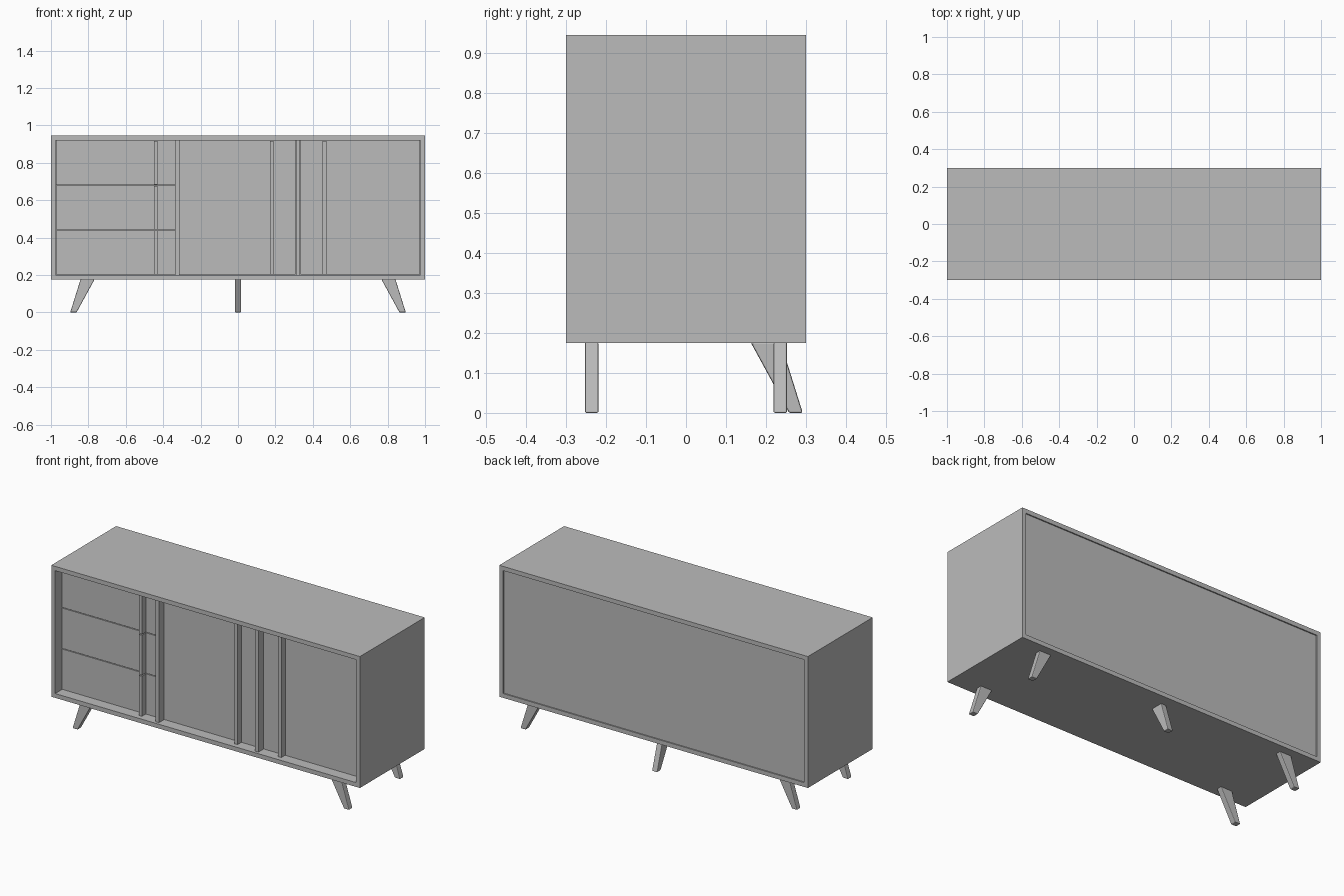
import bpy, bmesh

if "Cube" in bpy.data.objects:
    bpy.data.objects.remove(bpy.data.objects["Cube"])

grey = bpy.data.materials.new("warm grey")
grey.diffuse_color = (0.5, 0.5, 0.5, 1)
grey.use_nodes = True
grey.node_tree.nodes["Principled BSDF"].inputs["Base Color"].default_value = grey.diffuse_color


def finish(name, bm, bevel=0.0):
    bmesh.ops.recalc_face_normals(bm, faces=bm.faces)
    me = bpy.data.meshes.new(name)
    bm.to_mesh(me)
    bm.free()
    me.materials.append(grey)
    ob = bpy.data.objects.new(name, me)
    bpy.context.collection.objects.link(ob)
    if bevel:
        mod = ob.modifiers.new("bevel", "BEVEL")
        mod.width = bevel
        mod.segments = 2
    return ob


def box(name, x0, x1, y0, y1, z0, z1, bevel=0.0):
    bm = bmesh.new()
    bmesh.ops.create_cube(bm, size=1)
    for v in bm.verts:
        v.co = (x1 if v.co.x > 0 else x0,
                y1 if v.co.y > 0 else y0,
                z1 if v.co.z > 0 else z0)
    return finish(name, bm, bevel)


def leg(name, place):
    # tapered, outward-leaning profile extruded sideways; place maps (out, side, z)
    profile = [(0.767, 0.176), (0.842, 0.176), (0.897, 0.0), (0.863, 0.0)]
    bm = bmesh.new()
    a = [bm.verts.new(place(o, -0.017, z)) for o, z in profile]
    b = [bm.verts.new(place(o, 0.017, z)) for o, z in profile]
    bm.faces.new(a)
    bm.faces.new(b[::-1])
    for i in range(4):
        j = (i + 1) % 4
        bm.faces.new((a[i], a[j], b[j], b[i]))
    finish(name, bm, 0.004)


# Carcass
box("top_panel", -1, 1, -0.3, 0.3, 0.92, 0.945)
box("bottom_panel", -1, 1, -0.3, 0.3, 0.175, 0.2)
for s, side in ((-1, "left"), (1, "right")):
    x0, x1 = sorted((s * 0.975, s))
    box(side + "_side_panel", x0, x1, -0.3, 0.3, 0.2, 0.92)
box("back_panel", -0.975, 0.975, 0.275, 0.293, 0.2, 0.92)

# Dividers between the three bays
for i, x in enumerate((-0.325, 0.32)):
    box(f"divider_{i + 1}", x - 0.011, x + 0.011, -0.283, 0.275, 0.2, 0.92)

# Three drawers, each with its own upright pull
for i in range(3):
    z0, z1 = 0.2 + 0.24 * i, 0.44 + 0.24 * i
    box(f"drawer_front_{i + 1}", -0.973, -0.338, -0.238, -0.218, z0 + 0.002, z1 - 0.002)
    box(f"drawer_pull_{i + 1}", -0.45, -0.43, -0.275, -0.238, z0 + 0.003, z1 - 0.003)

# Two doors with full-height pulls
for name, x0, x1, p in (("middle", -0.312, 0.307, 0.18), ("right", 0.333, 0.973, 0.463)):
    box(name + "_door", x0, x1, -0.238, -0.218, 0.202, 0.918)
    box(name + "_door_pull", p - 0.01, p + 0.01, -0.275, -0.238, 0.203, 0.915)

# Splayed corner legs and a central back leg leaning backwards
for sx, side in ((-1, "left"), (1, "right")):
    for yc, end in ((-0.236, "front"), (0.236, "back")):
        leg(f"{end}_{side}_leg", lambda o, s, z, sx=sx, yc=yc: (sx * o, yc + s, z))
leg("back_centre_leg", lambda o, s, z: (s, o - 0.605, z))
